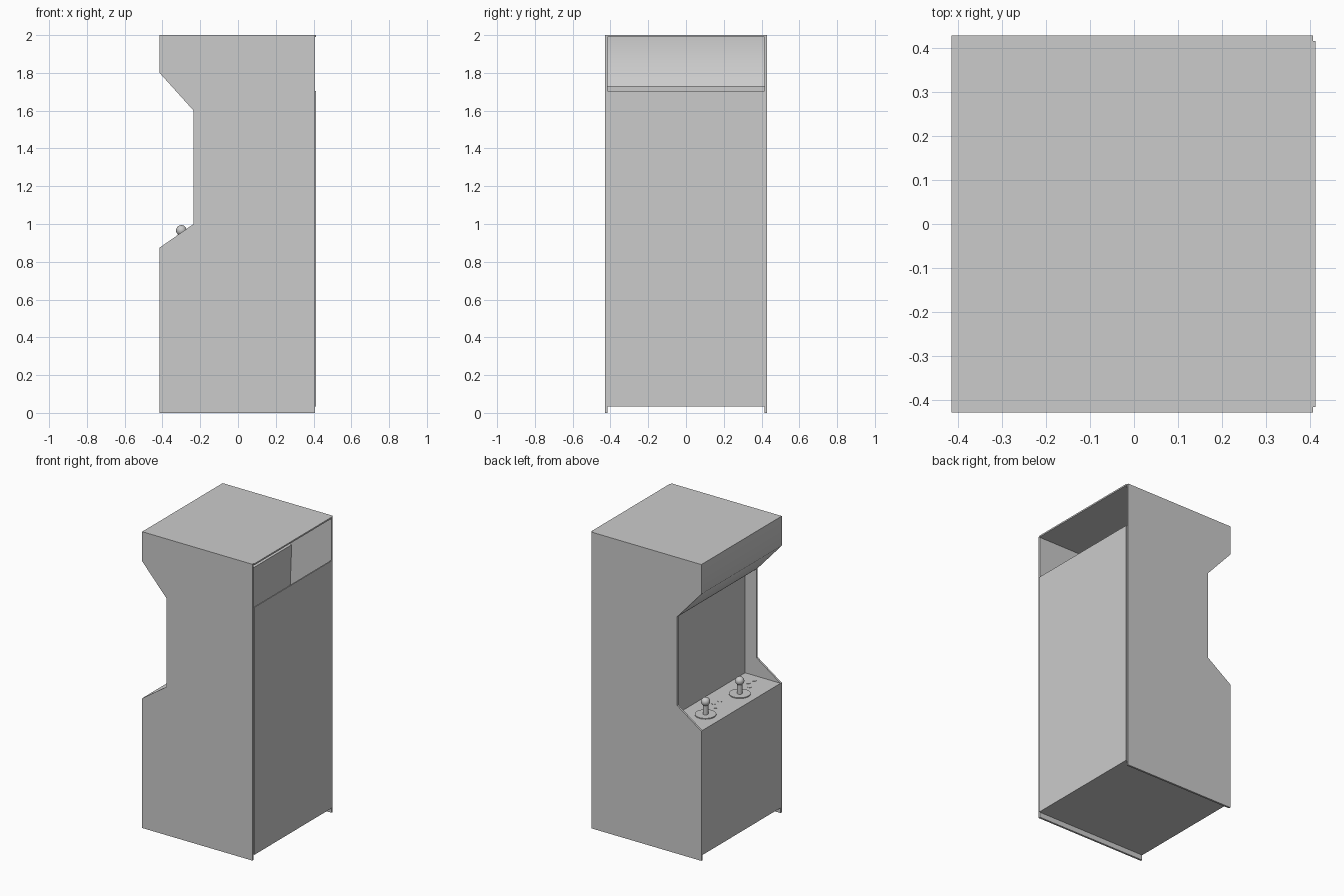
import bpy, bmesh

if "Cube" in bpy.data.objects:
    bpy.data.objects.remove(bpy.data.objects["Cube"])

IN = 0.416     # inner half width between the side panels
OUT = 0.429    # outer half width


def make_object(name, bm):
    mesh = bpy.data.meshes.new(name)
    bm.to_mesh(mesh)
    bm.free()
    ob = bpy.data.objects.new(name, mesh)
    bpy.context.collection.objects.link(ob)
    return ob


def extrude_profile(name, pts, y0, y1, closed=True):
    """Sweep an (x, z) outline from y0 to y1; an open outline gives a sheet."""
    bm = bmesh.new()
    a = [bm.verts.new((x, y0, z)) for x, z in pts]
    b = [bm.verts.new((x, y1, z)) for x, z in pts]
    n = len(pts)
    for i in range(n if closed else n - 1):
        j = (i + 1) % n
        bm.faces.new((a[i], b[i], b[j], a[j]))
    if closed:
        bm.faces.new(a)
        bm.faces.new(b[::-1])
        bmesh.ops.recalc_face_normals(bm, faces=bm.faces)
    return make_object(name, bm)


def panel(name, x0, x1, z0, z1, half=IN):
    pts = [(x0, z0), (x1, z0), (x1, z1), (x0, z1)]
    return extrude_profile(name, pts, -half, half)


def cylinder(name, r, x, y, z0, z1, sides=32):
    bpy.ops.mesh.primitive_cylinder_add(radius=r, depth=z1 - z0, vertices=sides,
                                        location=(x, y, (z0 + z1) / 2))
    bpy.context.object.name = name
    bpy.ops.object.shade_smooth_by_angle()


# Side panels
side = [(-0.415, 0), (0.407, 0), (0.407, 2), (-0.415, 2), (-0.415, 1.8),
        (-0.235, 1.6), (-0.235, 1.0), (-0.415, 0.875)]
extrude_profile("side_panel_left", side, IN, OUT)
extrude_profile("side_panel_right", side, -OUT, -IN)

# Flat cabinet boards
panel("top_panel", -0.415, 0.413, 1.99, 2.0)
panel("floor_panel", -0.414, 0.405, 0.035, 0.045)
panel("back_panel", 0.405, 0.413, 0.035, 1.705)
panel("front_panel", -0.415, -0.405, 0.035, 0.866)
panel("control_deck", -0.415, -0.14, 0.866, 0.876)

# Monitor housing, its front is the screen
extrude_profile("monitor_housing", [(-0.15, 0.87), (-0.15, 1.73), (0.11, 1.73), (0.075, 0.87)],
                -IN, IN)

# Marquee bending smoothly into the slope below it, and the ledge behind
marquee = extrude_profile("marquee", [(-0.415, 1.995), (-0.415, 1.8), (-0.235, 1.6)],
                          IN, -IN, closed=False)
for p in marquee.data.polygons:
    p.use_smooth = True
bm = bmesh.new()
bm.from_mesh(marquee.data)
bm.normal_update()
if sum(f.normal.x for f in bm.faces) > 0:
    bmesh.ops.reverse_faces(bm, faces=bm.faces)
bm.to_mesh(marquee.data)
bm.free()
panel("soffit_ledge", -0.236, -0.15, 1.6, 1.606)

# Two sets of controls
deck = 0.876
for tag, y in (("left", 0.22), ("right", -0.145)):
    cylinder("joystick_base_" + tag, 0.066, -0.3, y, deck - 0.003, deck + 0.006)
    cylinder("joystick_shaft_" + tag, 0.017, -0.3, y, deck, 0.95, 24)
    bpy.ops.mesh.primitive_uv_sphere_add(segments=32, ring_count=16, radius=0.028,
                                         location=(-0.3, y, 0.966))
    bpy.context.object.name = "joystick_ball_" + tag
    bpy.ops.object.shade_smooth_by_angle()
    for i, (bx, dy) in enumerate(((-0.29, 0.12), (-0.25, 0.16), (-0.26, 0.21))):
        cylinder(f"button_{tag}_{i}", 0.014, bx, y - dy, deck - 0.003, deck + 0.002, 16)
